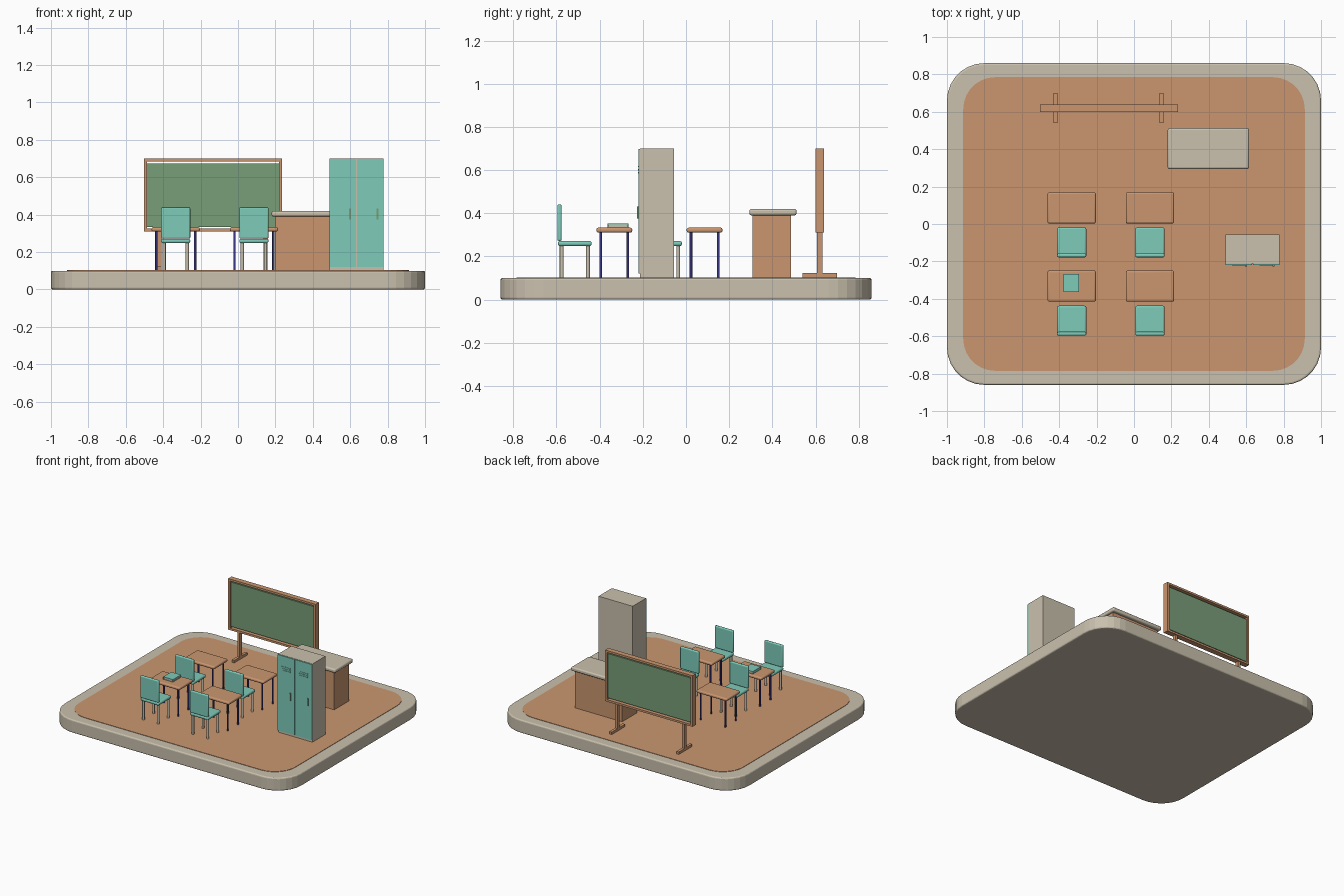
import bpy, bmesh, math

if "Cube" in bpy.data.objects:
    bpy.data.objects.remove(bpy.data.objects["Cube"])


def material(name, rgb):
    m = bpy.data.materials.new(name)
    lin = [((c / 255 + 0.055) / 1.055) ** 2.4 for c in rgb]
    m.diffuse_color = (*lin, 1)
    m.use_nodes = True
    m.node_tree.nodes["Principled BSDF"].inputs["Base Color"].default_value = m.diffuse_color
    return m


TEAL = material("teal", (126, 203, 186))
WOOD = material("warm wood", (202, 150, 112))
STONE = material("beige", (202, 193, 174))
GREEN = material("board green", (120, 158, 120))
NAVY = material("navy", (62, 58, 140))


def finish(name, bm, mat, bevel=0, smooth=False):
    bmesh.ops.recalc_face_normals(bm, faces=bm.faces)
    me = bpy.data.meshes.new(name)
    bm.to_mesh(me)
    bm.free()
    me.materials.append(mat)
    ob = bpy.data.objects.new(name, me)
    bpy.context.collection.objects.link(ob)
    if bevel:
        mod = ob.modifiers.new("rounded edges", 'BEVEL')
        mod.width = bevel
        mod.segments = 3
        mod.limit_method = 'ANGLE'
        mod.angle_limit = math.radians(50)
    if smooth:
        bpy.ops.object.select_all(action='DESELECT')
        ob.select_set(True)
        bpy.context.view_layer.objects.active = ob
        bpy.ops.object.shade_smooth_by_angle(angle=math.radians(40))
    return ob


def box(name, x0, x1, y0, y1, z0, z1, mat, bevel=0):
    bm = bmesh.new()
    bmesh.ops.create_cube(bm, size=1)
    for v in bm.verts:
        v.co.x = x0 if v.co.x < 0 else x1
        v.co.y = y0 if v.co.y < 0 else y1
        v.co.z = z0 if v.co.z < 0 else z1
    return finish(name, bm, mat, bevel, bevel > 0)


def leg(name, x, y, z0, z1, r, mat):
    bm = bmesh.new()
    bmesh.ops.create_cone(bm, cap_ends=True, segments=12, radius1=r, radius2=r, depth=z1 - z0)
    bmesh.ops.translate(bm, verts=bm.verts, vec=(x, y, (z0 + z1) / 2))
    return finish(name, bm, mat, 0, True)


def rounded_slab(name, hx, hy, r, z0, z1, mat, bevel=0, seg=7):
    bm = bmesh.new()
    pts = []
    for q, (sx, sy) in enumerate(((1, 1), (-1, 1), (-1, -1), (1, -1))):
        for i in range(seg + 1):
            a = math.pi / 2 * (q + i / seg)
            pts.append(bm.verts.new((sx * (hx - r) + r * math.cos(a),
                                     sy * (hy - r) + r * math.sin(a), z0)))
    face = bm.faces.new(pts)
    ext = bmesh.ops.extrude_face_region(bm, geom=[face])
    up = [g for g in ext['geom'] if isinstance(g, bmesh.types.BMVert)]
    bmesh.ops.translate(bm, verts=up, vec=(0, 0, z1 - z0))
    return finish(name, bm, mat, bevel)


# Base and floor
F = 0.103
rounded_slab("base", 1.0, 0.86, 0.2, 0, 0.1, STONE, 0.01)
rounded_slab("floor", 0.913, 0.785, 0.17, 0.095, F, WOOD)

# Chalkboard: open frame, green panel, two stands
box("board_frame_top", -0.503, 0.235, 0.6, 0.64, 0.685, 0.7, WOOD)
box("board_frame_bottom", -0.503, 0.235, 0.6, 0.64, 0.31, 0.325, WOOD)
box("board_frame_left", -0.503, -0.486, 0.6, 0.64, 0.325, 0.685, WOOD)
box("board_frame_right", 0.218, 0.235, 0.6, 0.64, 0.325, 0.685, WOOD)
box("board_panel", -0.486, 0.218, 0.61, 0.63, 0.335, 0.673, GREEN)
for x in (-0.42, 0.147):
    box("board_post", x - 0.01, x + 0.01, 0.606, 0.632, 0.12, 0.312, WOOD)
    box("board_foot", x - 0.01, x + 0.01, 0.54, 0.7, F, 0.122, WOOD)

# Teacher desk
box("teacher_desk_body", 0.198, 0.597, 0.308, 0.487, F - 0.003, 0.392, WOOD)
box("teacher_desk_top", 0.18, 0.615, 0.294, 0.512, 0.39, 0.42, STONE, 0.01)

# Locker with two doors, vents and handles
box("locker_body", 0.489, 0.777, -0.212, -0.055, F - 0.003, 0.7, STONE)
for x in (0.489, 0.636):
    box("locker_door", x, x + 0.141, -0.219, -0.21, 0.12, 0.698, TEAL)
    for z in (0.588, 0.602, 0.616):
        box("locker_vent", x + 0.035, x + 0.107, -0.222, -0.218, z - 0.003, z + 0.003, TEAL)
    box("locker_handle", x + 0.104, x + 0.114, -0.226, -0.218, 0.375, 0.432, GREEN)

# Student desks and chairs
for cx in (-0.333, 0.085):
    for cy in (0.086, -0.332):
        box("desk_top", cx - 0.129, cx + 0.129, cy - 0.083, cy + 0.083, 0.31, 0.333, WOOD, 0.009)
        for sx in (-1, 1):
            for sy in (-1, 1):
                leg("desk_leg", cx + sx * 0.104, cy + sy * 0.063, 0.1, 0.315, 0.006, NAVY)
        sy0 = cy - 0.183  # seat centre
        box("seat", cx - 0.078, cx + 0.078, sy0 - 0.078, sy0 + 0.078, 0.248, 0.271, TEAL, 0.009)
        box("backrest", cx - 0.078, cx + 0.078, sy0 - 0.081, sy0 - 0.061, 0.272, 0.44, TEAL, 0.007)
        for sx in (-1, 1):
            for sy in (-1, 1):
                leg("chair_leg", cx + sx * 0.062, sy0 + sy * 0.061, 0.1, 0.255, 0.009, STONE)

# Book on the front left desk
box("book_pages", -0.374, -0.298, -0.362, -0.269, 0.336, 0.349, STONE)
box("book_cover_top", -0.377, -0.295, -0.364, -0.267, 0.348, 0.352, TEAL)
box("book_cover_bottom", -0.377, -0.295, -0.364, -0.267, 0.332, 0.336, TEAL)
box("book_spine", -0.377, -0.373, -0.364, -0.267, 0.336, 0.348, TEAL)
